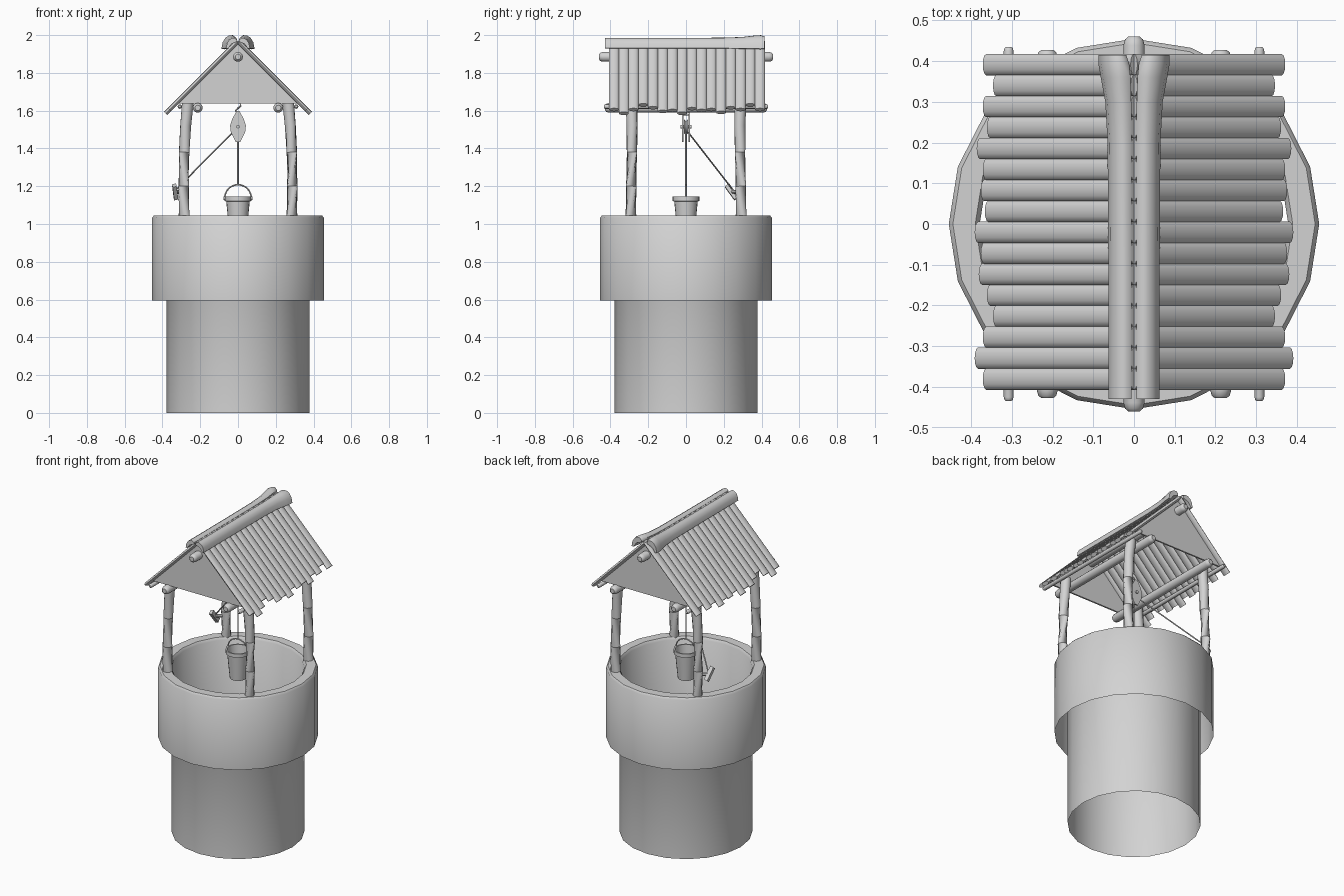
import bpy, bmesh
from math import sin, cos, pi, radians
from mathutils import Vector

cube = bpy.data.objects.get("Cube")
if cube:
    bpy.data.objects.remove(cube, do_unlink=True)

GREY = (0.65, 0.65, 0.65, 1)
mat = bpy.data.materials.new("plain grey")
mat.use_nodes = True
mat.diffuse_color = GREY
bsdf = next(n for n in mat.node_tree.nodes if n.type == 'BSDF_PRINCIPLED')
bsdf.inputs["Base Color"].default_value = GREY
bsdf.inputs["Roughness"].default_value = 0.8


def loft(name, rings, caps=True, angle=40):
    """Skin a list of equal closed rings, with optional end caps."""
    bm = bmesh.new()
    loops = [[bm.verts.new(p) for p in ring] for ring in rings]
    n = len(loops[0])
    for a, b in zip(loops, loops[1:]):
        for i in range(n):
            j = (i + 1) % n
            bm.faces.new((a[i], a[j], b[j], b[i]))
    if caps:
        bm.faces.new(loops[0][::-1])
        bm.faces.new(loops[-1])
        bmesh.ops.recalc_face_normals(bm, faces=bm.faces)
    mesh = bpy.data.meshes.new(name)
    bm.to_mesh(mesh)
    bm.free()
    mesh.materials.append(mat)
    obj = bpy.data.objects.new(name, mesh)
    bpy.context.collection.objects.link(obj)
    bpy.ops.object.select_all(action='DESELECT')
    obj.select_set(True)
    bpy.context.view_layer.objects.active = obj
    bpy.ops.object.shade_smooth_by_angle(angle=radians(angle))
    return obj


def lathe(name, profile, sides, caps=False):
    """Revolve (radius, z) points around the vertical axis."""
    turn = [2 * pi * i / sides for i in range(sides)]
    return loft(name, [[(r * cos(t), r * sin(t), z) for t in turn]
                       for r, z in profile], caps)


def tube(name, points, radii, sides=12):
    """Round bar through points; radii is one value or one per point."""
    pts = [Vector(p) for p in points]
    if not isinstance(radii, (list, tuple)):
        radii = [radii] * len(pts)
    rings = []
    for i, p in enumerate(pts):
        tangent = pts[min(i + 1, len(pts) - 1)] - pts[max(i - 1, 0)]
        q = tangent.to_track_quat('Z', 'Y')
        rings.append([p + q @ Vector((cos(t), sin(t), 0)) * radii[i]
                      for t in (2 * pi * k / sides for k in range(sides))])
    return loft(name, rings)


def log(name, x, z, r, half):
    """Log lying front to back with softly rounded ends."""
    ys = [-half, -half + r * 0.25, -half + r * 0.8]
    ys += [-y for y in reversed(ys)]
    return tube(name, [(x, y, z) for y in ys],
                [r * k for k in (0.55, 0.85, 1, 1, 0.85, 0.55)])


def plate(name, outline, y, thick):
    """Flat (x, z) outline given thickness along y."""
    return loft(name, [[(x, y + d, z) for x, z in outline]
                       for d in (-thick / 2, thick / 2)], angle=30)


# Well shaft and overhanging wall, open below
lathe("well_wall", [(0.379, 0), (0.379, 1.03), (0.39, 1.045), (0.445, 1.045),
                    (0.455, 1.033), (0.455, 0.595)], 20)

# Four slightly bowed posts and the lengthwise logs
for sx, side in ((1, "left"), (-1, "right")):
    for sy, end in ((-1, "front"), (1, "back")):
        tube(f"{end}_{side}_post",
             [(sx * x, sy * y, z) for x, y, z in
              ((0.285, 0.292, 1.03), (0.288, 0.29, 1.2), (0.285, 0.286, 1.38),
               (0.277, 0.286, 1.52), (0.266, 0.288, 1.64))],
             [0.029, 0.028, 0.028, 0.029, 0.031])
    log(f"{side}_roof_beam", sx * 0.213, 1.615, 0.026, 0.428)
    log(f"{side}_eave_pole", sx * 0.308, 1.622, 0.012, 0.435)
log("ridge_pole", 0, 1.885, 0.026, 0.46)

# Triangular gables
for sy, end in ((-1, "front"), (1, "back")):
    plate(f"{end}_gable", [(-0.315, 1.637), (0.315, 1.637), (0, 1.957)],
          sy * 0.385, 0.01)

# Roof of uneven half-round battens
tips = (0.37, 0.39, 0.37, 0.345, 0.36, 0.38, 0.375, 0.39,
        0.365, 0.375, 0.37, 0.385, 0.36, 0.37, 0.345, 0.37)
for sx, side in ((1, "left"), (-1, "right")):
    normal = Vector((sx, 0, 1)).normalized()
    for k, tip in enumerate(tips):
        y = -0.381 + k * 0.0515
        rings = []
        for x in (0.0, tip - 0.007):
            c = Vector((sx * x, y, 1.968 - x))
            rings.append([c + Vector((0, 0.0262 * cos(t), 0)) + normal * 0.012 * sin(t)
                          for t in (2 * pi * i / 12 for i in range(12))])
        loft(f"{side}_roof_batten_{k + 1}", rings, angle=60)

    # Split-log ridge cover that flares at the back end
    section = ((0.006, 0.034), (0.018, 0.044), (0.032, 0.043), (0.047, 0.034),
               (0.058, 0.016), (0.063, -0.01), (0.052, -0.012), (0.036, 0.012),
               (0.006, 0.024))
    stations = ((-0.43, 1.0, 0), (-0.1, 1.0, 0), (0.2, 1.03, 0), (0.3, 1.12, 0),
                (0.36, 1.28, 0.001), (0.395, 1.33, 0.004), (0.415, 1.2, 0.012))
    loft(f"{side}_ridge_cover",
         [[(sx * (x * s + gap), y, 1.941 + z * s) for x, z in section]
          for y, s, gap in stations], angle=50)

# Pulley block: two cheeks, wheel, axle and hook
cheek = [(0.008, 0.08), (0.03, 0.04), (0.042, 0.005), (0.038, -0.03), (0.012, -0.082)]
outline = [(x, 1.517 + z) for x, z in cheek]
outline += [(-x, z) for x, z in reversed(outline)]
for sy, end in ((-1, "front"), (1, "back")):
    plate(f"pulley_{end}_cheek", outline, sy * 0.017, 0.009)
tube("pulley_wheel", [(0, -0.01, 1.515), (0, 0, 1.515), (0, 0.01, 1.515)],
     [0.038, 0.03, 0.038], 16)
tube("pulley_axle", [(0, -0.03, 1.515), (0, 0.03, 1.515)], 0.009)
tube("pulley_top_pin", [(0, -0.02, 1.582), (0, 0.02, 1.582)], 0.008)
tube("pulley_hook", [(0, 0, 1.582), (-0.012, 0, 1.6), (0, 0, 1.613), (0.015, 0, 1.626),
                     (0.008, 0, 1.642), (0, 0, 1.66)], 0.005, 8)
tube("hanging_rope", [(0, 0, 1.655), (0, 0, 1.87)], 0.004, 8)

# Ropes to the bucket and to the tie-off cleat
tube("bucket_rope", [(0, 0, 1.5), (0, 0, 1.205)], 0.004, 8)
tube("tie_rope", [(-0.028, 0.012, 1.485), (-0.325, 0.245, 1.185)], 0.004, 8)

# Cleat on the back right post
axis = Vector((0.1, 0.58, -0.8)).normalized()
across = Vector((1, 0, 0.25)).normalized()
depth = axis.cross(across).normalized()
mid = Vector((-0.333, 0.242, 1.17))
loft("cleat_bar", [[mid + axis * a + across * u * 0.011 + depth * v * 0.014
                    for u, v in ((-1, -1), (1, -1), (1, 1), (-1, 1))]
                   for a in (-0.043, 0.043)])
tube("cleat_peg", [mid, (-0.288, 0.285, 1.17)], 0.01, 8)

# Open bucket with rolled rim and wire handle
lathe("bucket", [(0.001, 0.965), (0.047, 0.965), (0.062, 1.118), (0.071, 1.122),
                 (0.071, 1.145), (0.062, 1.145), (0.045, 0.975), (0.001, 0.975)], 20)
tube("bucket_handle", [(0.07 * cos(t), 0, 1.138 + 0.07 * sin(t))
                       for t in (pi * i / 16 for i in range(17))], 0.004, 8)
for sx, side in ((1, "left"), (-1, "right")):
    tube(f"bucket_{side}_ear", [(sx * 0.06, 0, 1.136), (sx * 0.077, 0, 1.136)], 0.009)
